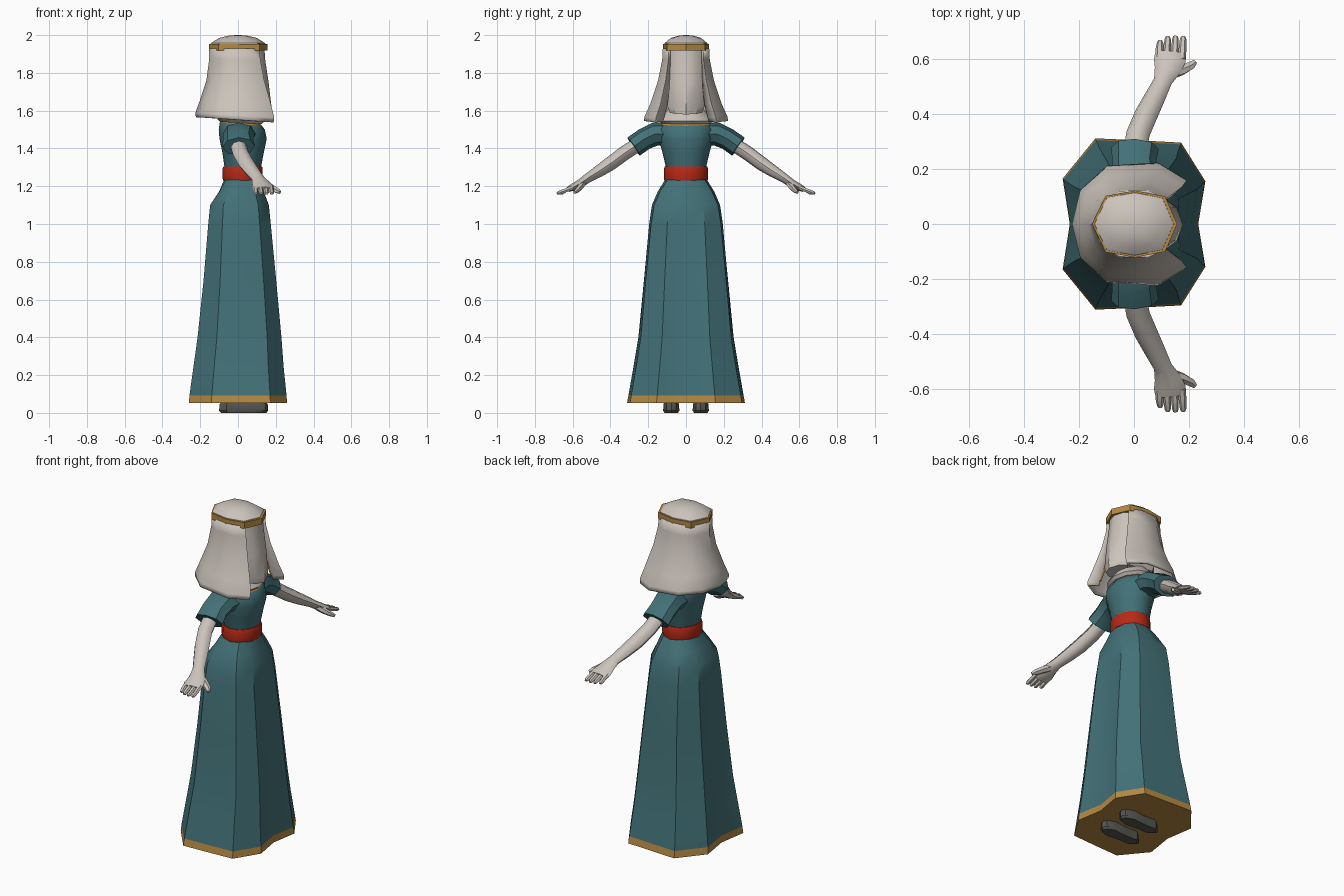
import bpy, bmesh, math
from mathutils import Vector

if "Cube" in bpy.data.objects:
    bpy.data.objects.remove(bpy.data.objects["Cube"])


def material(name, rgb):
    m = bpy.data.materials.new(name)
    m.diffuse_color = (*rgb, 1)
    m.use_nodes = True
    m.node_tree.nodes["Principled BSDF"].inputs["Base Color"].default_value = m.diffuse_color
    return m


TEAL = material("teal cloth", (0.055, 0.165, 0.185))
GOLD = material("gold trim", (0.46, 0.25, 0.055))
RED = material("red sash", (0.48, 0.022, 0.008))
LINEN = material("pale linen", (0.60, 0.55, 0.50))
SHOE = material("grey shoe", (0.09, 0.09, 0.085))


def loft(name, rings, mats, closed=True, caps=(True, True), rule=None, mirror=False, angle=35):
    """Skin a list of point rings; rule(face centre) gives the material index."""
    bm = bmesh.new()
    add_loft(bm, rings, closed, caps)
    return finish(name, bm, mats, rule, mirror, angle)


def add_loft(bm, rings, closed=True, caps=(True, True)):
    vs = [[bm.verts.new(p) for p in r] for r in rings]
    n = len(rings[0])
    for a, b in zip(vs, vs[1:]):
        for i in range(n if closed else n - 1):
            j = (i + 1) % n
            bm.faces.new((a[i], a[j], b[j], b[i]))
    if caps[0]:
        bm.faces.new(vs[0][::-1])
    if caps[1]:
        bm.faces.new(vs[-1])


def finish(name, bm, mats, rule=None, mirror=False, angle=35):
    bmesh.ops.recalc_face_normals(bm, faces=bm.faces)
    if rule:
        for f in bm.faces:
            f.material_index = rule(f.calc_center_median())
    me = bpy.data.meshes.new(name)
    bm.to_mesh(me)
    bm.free()
    for m in mats:
        me.materials.append(m)
    ob = bpy.data.objects.new(name, me)
    bpy.context.collection.objects.link(ob)
    bpy.ops.object.select_all(action='DESELECT')
    ob.select_set(True)
    bpy.context.view_layer.objects.active = ob
    bpy.ops.object.shade_smooth_by_angle(angle=math.radians(angle))
    if mirror:
        ob.modifiers.new("mirror", 'MIRROR').use_axis = (False, True, False)
        ob.modifiers["mirror"].use_mirror_merge = False
    return ob


def ngon(n):
    return [(math.cos(2 * math.pi * i / n), math.sin(2 * math.pi * i / n)) for i in range(n)]


def ring(shape, cx, rx, ry, z, dip=0.0):
    return [(cx + u * rx, v * ry, z + dip * u) for u, v in shape]


def tube(bm, path, n=8):
    """path items: centre, half width along x, half height."""
    pts = [Vector(p[0]) for p in path]
    rings = []
    for i, (_, w, h) in enumerate(path):
        d = (pts[min(i + 1, len(pts) - 1)] - pts[max(i - 1, 0)]).normalized()
        side = (Vector((1, 0, 0)) - d * d.x).normalized()
        up = side.cross(d)
        rings.append([pts[i] + side * (c * w) + up * (s * h) for c, s in ngon(n)])
    add_loft(bm, rings)


def both_sides(half):
    """Complete a y >= 0 outline; the last point lies on the mid line."""
    return half + [(u, -v) for u, v in reversed(half[:-1])]


# long skirt, gold hem band and gold underside
gown = [(0.9, 0)] + both_sides([(1, 0.5), (0.66, 0.95), (0, 0.98), (-0.54, 1), (-1, 0.53), (-0.9, 0)])
round12 = ngon(12)
skirt_rings = []
for z, cx, rx, ry, k in [(0.052, 0, 0.26, 0.312, 1), (0.092, 0, 0.257, 0.305, 1),
                         (0.25, 0.003, 0.238, 0.277, 1), (0.4, 0.008, 0.222, 0.252, 1),
                         (0.7, 0.01, 0.195, 0.226, 0.9), (1.0, 0.008, 0.17, 0.198, 0.8),
                         (1.1, 0.008, 0.162, 0.183, 0.7), (1.17, 0.018, 0.125, 0.152, 0.5),
                         (1.24, 0.025, 0.098, 0.108, 0.2)]:
    blend = [(a * k + c * (1 - k), b * k + d * (1 - k)) for (a, b), (c, d) in zip(gown, round12)]
    skirt_rings.append(ring(blend, cx, rx, ry, z))
loft("skirt", skirt_rings, [TEAL, GOLD], rule=lambda c: int(c.z < 0.09))

# sash
belt = [ring(round12, 0.025, rx, ry, z) for z, rx, ry in
        [(1.23, 0.103, 0.114), (1.24, 0.106, 0.117), (1.295, 0.106, 0.116), (1.305, 0.102, 0.112)]]
loft("sash", belt, [RED], angle=50)

# bodice with gold neckline
bodice = [ring(round12, cx, rx, ry, z, dip) for z, cx, rx, ry, dip in
          [(1.29, 0.025, 0.095, 0.104, 0), (1.38, 0.027, 0.11, 0.125, 0),
           (1.45, 0.027, 0.125, 0.145, 0), (1.50, 0.02, 0.122, 0.152, 0),
           (1.528, 0.015, 0.112, 0.135, -0.008), (1.548, 0.012, 0.095, 0.11, -0.008)]]
loft("bodice", bodice, [TEAL, GOLD], rule=lambda c: int(c.z > 1.527))

# short flared sleeves
bm = bmesh.new()
tube(bm, [((0.01, 0.10, 1.475), 0.085, 0.06), ((0.005, 0.16, 1.477), 0.085, 0.062),
          ((0.0, 0.22, 1.45), 0.08, 0.058), ((0.004, 0.277, 1.41), 0.086, 0.058)])
finish("sleeves", bm, [TEAL], mirror=True)

# bare arms with palms, fingers and thumbs
bm = bmesh.new()
tube(bm, [((0.0, 0.25, 1.425), 0.042, 0.038), ((0.015, 0.33, 1.372), 0.043, 0.038),
          ((0.045, 0.40, 1.32), 0.043, 0.037), ((0.075, 0.46, 1.28), 0.039, 0.032),
          ((0.105, 0.52, 1.243), 0.034, 0.025), ((0.122, 0.56, 1.215), 0.048, 0.022),
          ((0.13, 0.595, 1.196), 0.058, 0.02), ((0.133, 0.625, 1.183), 0.054, 0.014)])
for i in range(4):
    x, tip = 0.091 + 0.028 * i, 0.668 + (0.0, 0.014, 0.016, 0.014)[i]
    tube(bm, [((x, 0.60, 1.192), 0.014, 0.013), ((x + 0.002, 0.64, 1.177), 0.014, 0.012),
              ((x + 0.004, tip - 0.01, 1.165), 0.012, 0.011), ((x + 0.004, tip, 1.161), 0.008, 0.006)], 6)
tube(bm, [((0.135, 0.545, 1.215), 0.02, 0.018), ((0.175, 0.56, 1.195), 0.02, 0.017),
          ((0.207, 0.578, 1.177), 0.018, 0.013), ((0.222, 0.59, 1.168), 0.01, 0.009)], 6)
finish("arms", bm, [LINEN], mirror=True, angle=45)

# neck scarf
scarf = [ring(round12, 0.015, rx, ry, z, -0.006) for z, rx, ry in
         [(1.535, 0.11, 0.13), (1.55, 0.125, 0.148), (1.575, 0.11, 0.125), (1.63, 0.06, 0.07)]]
loft("neck_scarf", scarf, [LINEN])

# covered face, ending in a point below
face = [(1, 0)] + both_sides([(0.86, 0.62), (0.55, 1), (-0.5, 1), (-1, 0)])
face_rings = [ring(face, 0.02, rx, ry, z, dip) for z, rx, ry, dip in
              [(1.60, 0.155, 0.085, -0.02), (1.63, 0.158, 0.098, -0.015),
               (1.75, 0.142, 0.099, 0), (1.87, 0.124, 0.095, 0), (1.93, 0.12, 0.092, 0)]]
loft("face_cover", face_rings, [LINEN])

# head veil, open at the front with turned-in edges
top = both_sides([(0.62, 0.72), (0.74, 0.78), (0.35, 1), (-0.35, 0.98), (-0.75, 0.65), (-1, 0)])
low = both_sides([(0.76, 0.56), (0.98, 0.74), (0.5, 1), (-0.4, 0.95), (-0.86, 0.56), (-1, 0)])
veil_rings = []
for z, cx, rx, ry, k, dip in [(1.93, 0, 0.148, 0.117, 0, 0), (1.87, -0.002, 0.145, 0.12, 0.2, 0),
                              (1.76, -0.005, 0.156, 0.142, 0.6, 0), (1.64, -0.012, 0.185, 0.183, 1, -0.01),
                              (1.575, -0.015, 0.205, 0.213, 1, -0.012),
                              (1.552, -0.015, 0.202, 0.218, 1, -0.014)]:
    shape = [(a * (1 - k) + c * k, b * (1 - k) + d * k) for (a, b), (c, d) in zip(top, low)]
    veil_rings.append(ring(shape, cx, rx, ry, z, dip))
veil = loft("head_veil", veil_rings, [LINEN], closed=False, caps=(False, False), angle=40)
solid = veil.modifiers.new("thickness", 'SOLIDIFY')
solid.thickness, solid.offset = 0.012, 0

# gold lining strips along the veil opening
bm = bmesh.new()
add_loft(bm, [[(r[0][0] - 0.008, r[0][1] + 0.004, r[0][2]), (r[0][0] - 0.008, r[0][1] - 0.006, r[0][2]),
               (r[0][0] + 0.004, r[0][1] - 0.006, r[0][2])] for r in veil_rings[1:5]])
finish("veil_lining", bm, [GOLD], mirror=True)

# crown cap and head band
oct8 = [(1, 0)] + both_sides([(0.72, 0.82), (0.02, 1), (-0.68, 0.84), (-1, 0)])
cap = [ring(oct8, 0, rx, ry, z) for z, rx, ry in
       [(1.94, 0.147, 0.116), (1.957, 0.144, 0.114), (1.985, 0.1, 0.08), (1.998, 0.045, 0.036), (2.0, 0.008, 0.006)]]
loft("crown_cap", cap, [LINEN])
band = [ring(oct8, 0.002, rx, ry, z) for z, rx, ry in [(1.918, 0.155, 0.122), (1.954, 0.155, 0.122)]]
loft("head_band", band, [GOLD])

# shoes
sole = [(1, 0)] + both_sides([(0.9, 0.6), (0.55, 1), (-0.1, 0.8), (-0.7, 0.85), (-1, 0)])
bm = bmesh.new()
add_loft(bm, [[(x, y + 0.078, z) for x, y, z in ring(sole, 0.03, rx, ry, z)] for z, rx, ry in
              [(0, 0.12, 0.036), (0.012, 0.13, 0.043), (0.045, 0.128, 0.041), (0.08, 0.1, 0.03)]])
finish("shoes", bm, [SHOE], mirror=True)
